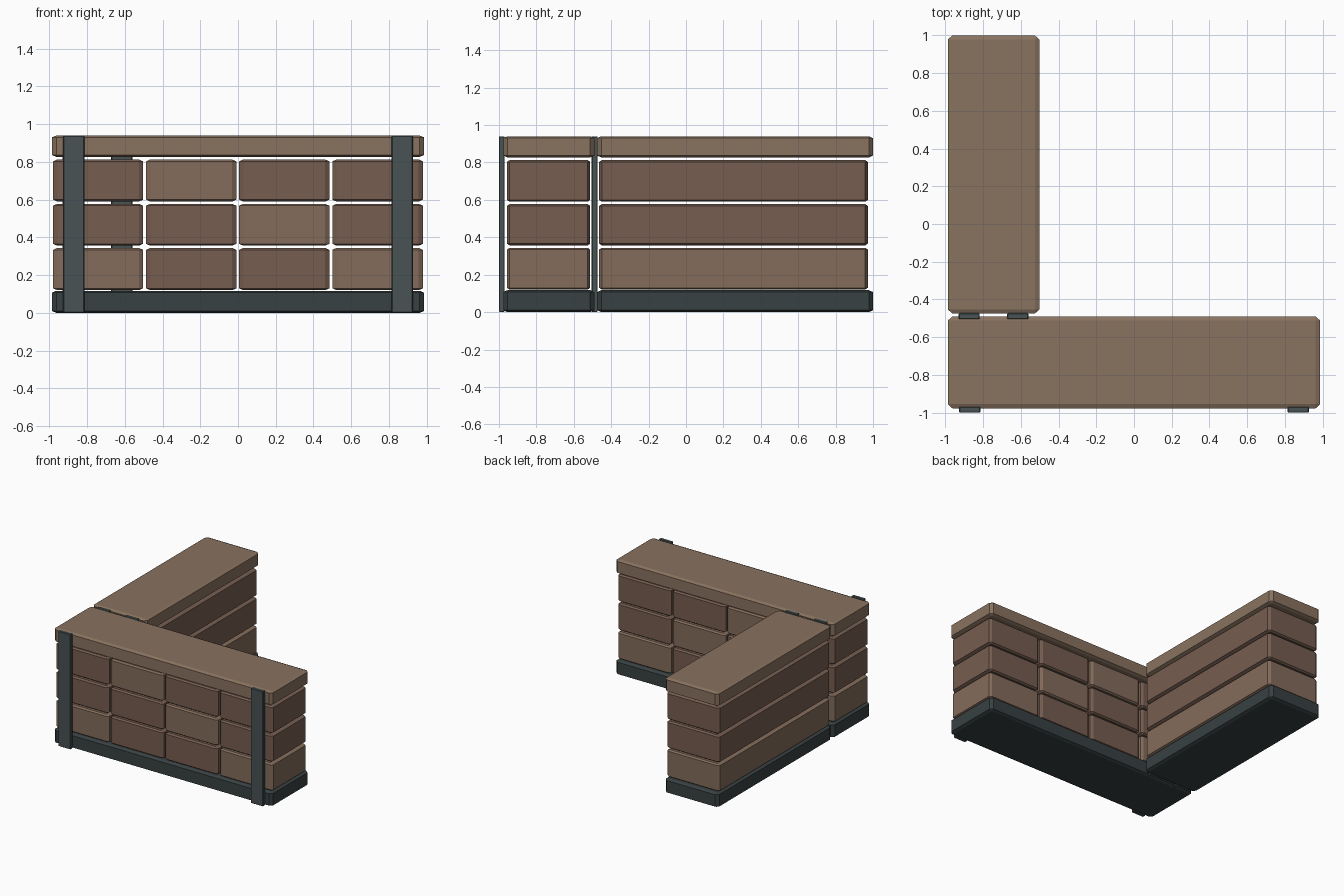
import bpy, bmesh

if "Cube" in bpy.data.objects:
    bpy.data.objects.remove(bpy.data.objects["Cube"])


def material(name, rgb):
    m = bpy.data.materials.new(name)
    m.diffuse_color = (*rgb, 1)
    m.use_nodes = True
    m.node_tree.nodes["Principled BSDF"].inputs["Base Color"].default_value = m.diffuse_color
    return m


CAP = material("cap_brown", (0.25, 0.17, 0.115))
LIGHT = material("light_brick", (0.23, 0.15, 0.105))
DARK = material("dark_brick", (0.18, 0.11, 0.08))
BASE = material("base_slate", (0.04, 0.052, 0.054))
STRAP = material("strap_slate", (0.065, 0.085, 0.09))


def block(name, xr, yr, zr, mat, cut):
    """Box between the given ranges with a separate chamfer size per axis."""
    lo, hi = zip(xr, yr, zr)
    size = [b - a for a, b in zip(lo, hi)]
    bm = bmesh.new()
    bmesh.ops.create_cube(bm, size=1)
    bmesh.ops.scale(bm, vec=[s / c for s, c in zip(size, cut)], verts=bm.verts)
    bmesh.ops.bevel(bm, geom=bm.edges[:], offset=1, segments=1,
                    affect='EDGES', clamp_overlap=True)
    bmesh.ops.scale(bm, vec=cut, verts=bm.verts)
    bmesh.ops.translate(bm, vec=[(a + b) / 2 for a, b in zip(lo, hi)], verts=bm.verts)
    me = bpy.data.meshes.new(name)
    bm.to_mesh(me)
    bm.free()
    me.materials.append(mat)
    bpy.context.collection.objects.link(bpy.data.objects.new(name, me))


ROWS = [(0.12, 0.344), (0.356, 0.578), (0.59, 0.813)]
# Brick shades per column, bottom row first
SHADES = [(LIGHT, DARK, DARK), (DARK, DARK, LIGHT), (DARK, LIGHT, DARK), (LIGHT, DARK, DARK)]


def wall(name, xr, yr, columns, brick_y, straps, strap_y):
    # Base and cap slabs
    cut = (0.024, 0.022, 0.01)
    block(name + "_base", xr, yr, (0, 0.117), BASE, cut)
    block(name + "_cap", xr, yr, (0.827, 0.94), CAP, cut)
    # Stacked bricks
    for c, cols in enumerate(columns):
        for r, zr in enumerate(ROWS):
            block(f"{name}_brick_{c}_{r}", cols, brick_y, zr, SHADES[c][r],
                  (0.022, 0.014, 0.01))
    # Upright straps on the front face
    for i, sx in enumerate(straps):
        block(f"{name}_strap_{i}", sx, strap_y, (0, 0.94), STRAP, (0.004, 0.004, 0.004))


wall("front_wall", (-0.987, 0.987), (-0.977, -0.49),
     [(-0.98, -0.503), (-0.487, -0.009), (0.006, 0.484), (0.5, 0.98)], (-0.957, -0.512),
     [(-0.927, -0.815), (0.815, 0.927)], (-1.0, -0.97))
wall("side_wall", (-0.987, -0.502), (-0.475, 1.0),
     [(-0.98, -0.503)], (-0.464, 0.972),
     [(-0.93, -0.818), (-0.673, -0.56)], (-0.504, -0.473))
